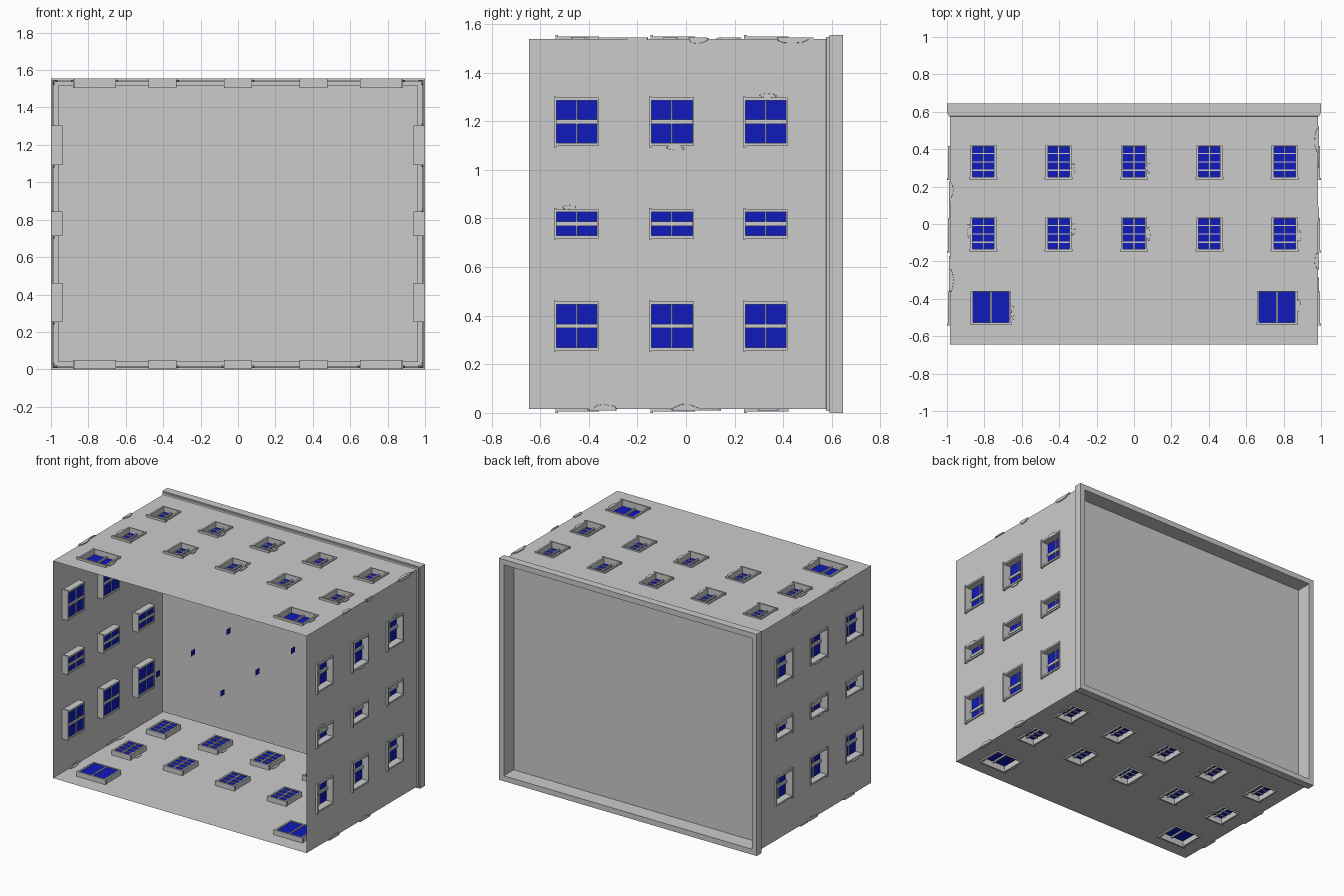
import bpy, bmesh, math, random
from mathutils import Matrix, Vector

if "Cube" in bpy.data.objects:
    bpy.data.objects.remove(bpy.data.objects["Cube"])

random.seed(4)
HX, HZ = 0.984, 0.7615          # half sizes of the wall shell
ZC = 0.7775                     # height of the shell's axis
Y0, Y1 = -0.645, 0.58           # open base to cornice

blue = bpy.data.materials.new("window_blue")
blue.diffuse_color = (0.005, 0.01, 0.5, 1)
blue.use_nodes = True
blue.node_tree.nodes["Principled BSDF"].inputs["Base Color"].default_value = blue.diffuse_color


def finish(bm, name, mat=None, xf=Matrix.Identity(4)):
    me = bpy.data.meshes.new(name)
    bm.to_mesh(me)
    bm.free()
    ob = bpy.data.objects.new(name, me)
    ob.matrix_world = xf
    bpy.context.collection.objects.link(ob)
    if mat:
        me.materials.append(mat)
    return ob


def box(bm, x0, x1, y0, y1, z0, z1):
    m = Matrix.Translation(((x0 + x1) / 2, (y0 + y1) / 2, (z0 + z1) / 2)) @ \
        Matrix.Diagonal((x1 - x0, y1 - y0, z1 - z0, 1))
    bmesh.ops.create_cube(bm, size=1, matrix=m)


def quad(bm, x0, x1, y0, y1, z):
    bm.faces.new([bm.verts.new(p) for p in
                  ((x0, y0, z), (x1, y0, z), (x1, y1, z), (x0, y1, z))])


def chip(bm, u, y, ru, ry, d, half):
    # irregular thin plate of broken plaster, kept within the wall
    n = 11
    pts = []
    for i in range(n):
        a = 2 * math.pi * i / n
        k = random.uniform(0.75, 1.1)
        pu = max(-half - 0.006, min(half + 0.006, u + ru * k * math.cos(a)))
        pts.append(bm.verts.new((pu, max(Y0, y + ry * k * math.sin(a)), d - 0.004)))
    f = bm.faces.new(pts)
    r = bmesh.ops.extrude_face_region(bm, geom=[f])
    top = [v for v in r["geom"] if isinstance(v, bmesh.types.BMVert)]
    c = sum((v.co for v in top), Vector()) / n
    for v in top:
        v.co = c + (v.co - c) * 0.93
        v.co.z += 0.010
    bmesh.ops.recalc_face_normals(bm, faces=bm.faces)


def wall(name, half, dist, angle, windows, inner, edge_chips):
    xf = Matrix.Translation((0, 0, ZC)) @ Matrix.Rotation(angle, 4, 'Y')

    # wall sheet with window openings
    us = sorted({-half, half} | {round(w[i], 4) for w in windows for i in (0, 1)})
    ys = sorted({Y0, Y1} | {round(w[i], 4) for w in windows for i in (2, 3)})
    bm = bmesh.new()
    for a, b in zip(us, us[1:]):
        for c, d in zip(ys, ys[1:]):
            cu, cy = (a + b) / 2, (c + d) / 2
            if not any(w[0] < cu < w[1] and w[2] < cy < w[3] for w in windows):
                quad(bm, a, b, c, d, dist)
    bmesh.ops.remove_doubles(bm, verts=bm.verts, dist=1e-4)
    finish(bm, name + "_wall", None, xf)

    frames, panes, chips = bmesh.new(), bmesh.new(), bmesh.new()
    for u0, u1, y0, y1, kind in windows:
        lo, hi, t = dist - inner, dist + 0.010, 0.012
        # deep surround, sill and lintel
        box(frames, u0, u0 + t, y0, y1, lo, hi)
        box(frames, u1 - t, u1, y0, y1, lo, hi)
        box(frames, u0 + t, u1 - t, y1 - t / 2, y1, lo, hi)
        box(frames, u0 - 0.005, u1 + 0.005, y0 - 0.004, y0 + 0.007, lo, dist + 0.0155)
        # glass and glazing bars near the inner face
        quad(panes, u0 + t, u1 - t, y0 + 0.005, y1 - 0.005, lo + 0.006)
        cu, b0, b1 = (u0 + u1) / 2, lo + 0.001, lo + 0.013
        wide = 0.009 if kind == "side" else 0.005
        box(frames, cu - wide, cu + wide, y0, y1, b0, b1 + 0.004)
        rows = {"side": 2, "front": 4, "door": 1}[kind]
        for i in range(1, rows):
            y = y0 + (y1 - y0) * i / rows
            box(frames, u0 + t, u1 - t, y - 0.003, y + 0.003, b0, b1)
        # broken plaster hugging some window edges
        if random.random() < 0.5:
            s = random.choice((-1, 1))
            e = u0 - 0.004 if s < 0 else u1 + 0.004
            chip(chips, e + s * 0.004, random.uniform(y0 + 0.05, y1 - 0.05),
                 0.010, random.uniform(0.03, 0.05), dist, half)
    # broken plaster along the building corners
    for s, y, r in edge_chips:
        chip(chips, s * half, y, 0.02, r, dist, half)
    finish(frames, name + "_window_frames", None, xf)
    finish(panes, name + "_window_panes", blue, xf)
    finish(chips, name + "_broken_plaster", None, xf)


# window layouts: (u0, u1, y0, y1, kind)
facade = [(c - 0.07, c + 0.07, y, y + 0.178, "front")
          for c in (-0.806, -0.403, 0, 0.403, 0.806) for y in (-0.142, 0.243)]
facade += [(c - 0.108, c + 0.108, -0.533, -0.357, "door") for c in (-0.765, 0.765)]
gable = [(c - h, c + h, y, y + 0.18, "side")
         for c, h in ((-0.42, 0.1), (0, 0.06), (0.42, 0.1)) for y in (-0.54, -0.148, 0.238)]

wall("upper", HX, HZ, 0, facade, 0.035,
     [(-1, 0.18, 0.05), (-1, -0.3, 0.08), (1, 0.45, 0.08), (1, -0.2, 0.05)])
wall("lower", HX, HZ, math.pi, facade, 0.035,
     [(-1, 0.0, 0.06), (-1, -0.35, 0.06), (1, -0.42, 0.05), (1, 0.1, 0.05)])
wall("right", HZ, HX, math.pi / 2, gable, 0.047,
     [(-1, 0.44, 0.08), (-1, 0.05, 0.05), (1, -0.33, 0.05), (1, 0.0, 0.06)])
wall("left", HZ, HX, -math.pi / 2, gable, 0.047,
     [(-1, -0.4, 0.06), (-1, 0.0, 0.06), (1, 0.18, 0.06), (1, -0.25, 0.08)])

# parapet: stepped profile swept round the shell, closed by the sunken roof
profile = [(0, 0.575), (0.008, 0.578), (0.008, 0.59), (0.016, 0.59),
           (0.016, 0.645), (-0.022, 0.645), (-0.022, 0.535)]
bm = bmesh.new()
rings = [[bm.verts.new((sx * (HX + o), y, ZC + sz * (HZ + o)))
          for sx, sz in ((-1, -1), (1, -1), (1, 1), (-1, 1))] for o, y in profile]
for r0, r1 in zip(rings, rings[1:]):
    for i in range(4):
        j = (i + 1) % 4
        bm.faces.new((r0[i], r0[j], r1[j], r1[i]))
bm.faces.new(rings[-1])
bmesh.ops.recalc_face_normals(bm, faces=bm.faces)
if sum((f.normal.y for f in bm.faces if len(f.verts) == 4 and f.calc_area() > 1)) < 0:
    bmesh.ops.reverse_faces(bm, faces=bm.faces)
finish(bm, "parapet_and_roof")

# small blue panes floating inside the shell
bm = bmesh.new()
for x in (-0.25, 0.25):
    for y in (-0.53, -0.14, 0.25):
        bm.faces.new([bm.verts.new((x, y + a * 0.022, 0.9 + b * 0.02))
                      for a, b in ((-1, -1), (1, -1), (1, 1), (-1, 1))])
finish(bm, "inner_panes", blue)
